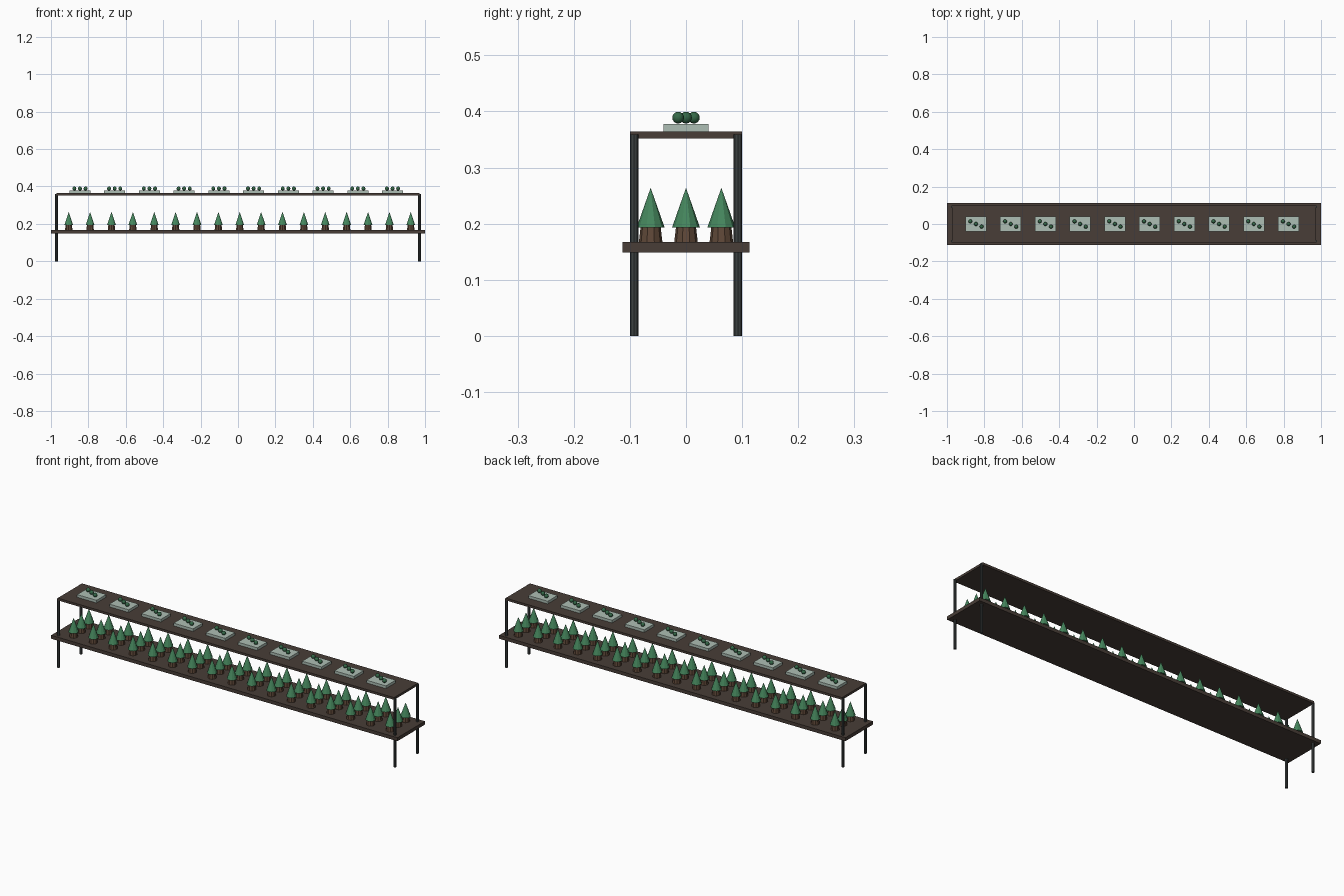
import bpy, bmesh
from mathutils import Matrix, Vector

if "Cube" in bpy.data.objects:
    bpy.data.objects.remove(bpy.data.objects["Cube"])


def material(name, rgb):
    m = bpy.data.materials.new(name)
    m.diffuse_color = (*rgb, 1)
    m.use_nodes = True
    m.node_tree.nodes["Principled BSDF"].inputs["Base Color"].default_value = m.diffuse_color
    return m


WOOD = material("dark_wood", (0.065, 0.047, 0.038))
METAL = material("dark_metal", (0.045, 0.053, 0.053))
POT = material("pot_brown", (0.115, 0.065, 0.04))
LEAF = material("leaf_green", (0.06, 0.24, 0.11))
SPROUT = material("sprout_green", (0.035, 0.14, 0.065))
TRAY = material("tray_grey", (0.42, 0.52, 0.46))


def finish(bm, name, mat, smooth=False):
    me = bpy.data.meshes.new(name)
    bm.to_mesh(me)
    bm.free()
    for p in me.polygons:
        p.use_smooth = smooth
    me.materials.append(mat)
    ob = bpy.data.objects.new(name, me)
    bpy.context.collection.objects.link(ob)
    return ob


def box(name, mat, centre, size):
    bm = bmesh.new()
    bmesh.ops.create_cube(bm, size=1, matrix=Matrix.Translation(centre) @ Matrix.Diagonal((*size, 1)))
    return finish(bm, name, mat)


def cone(name, mat, x, y, z0, z1, r0, r1, sides):
    bm = bmesh.new()
    bmesh.ops.create_cone(bm, cap_ends=True, segments=sides, radius1=r0, radius2=r1, depth=z1 - z0,
                          matrix=Matrix.Translation((x, y, (z0 + z1) / 2)))
    return finish(bm, name, mat)


def ball(name, mat, centre, r):
    bm = bmesh.new()
    bmesh.ops.create_uvsphere(bm, u_segments=12, v_segments=8, radius=r,
                              matrix=Matrix.Translation(centre))
    return finish(bm, name, mat, True)


# Shelves
box("lower_shelf", WOOD, (0, 0, 0.158), (2.0, 0.226, 0.018))
box("upper_shelf", WOOD, (0, 0, 0.358), (1.942, 0.2, 0.012))

# Legs
for sx in (-1, 1):
    for sy in (-1, 1):
        cone("leg", METAL, sx * 0.971, sy * 0.0925, 0, 0.359, 0.0075, 0.0075, 8)

# Three rows of potted conical trees
for i in range(17):
    x = -0.905 + i * 0.1143
    for y in (-0.063, 0, 0.063):
        cone("pot", POT, x, y, 0.167, 0.193, 0.021, 0.018, 10)
        cone("tree", LEAF, x, y, 0.193, 0.264, 0.025, 0, 10)

# Seedling trays, each with a diagonal of three sprouts
for i in range(10):
    x = -0.845 + i * 0.1857
    box("tray", TRAY, (x, 0, 0.371), (0.112, 0.08, 0.014))
    for k in (-1, 0, 1):
        ball("sprout", SPROUT, (x + k * 0.03, -k * 0.014, 0.389), 0.0105)
